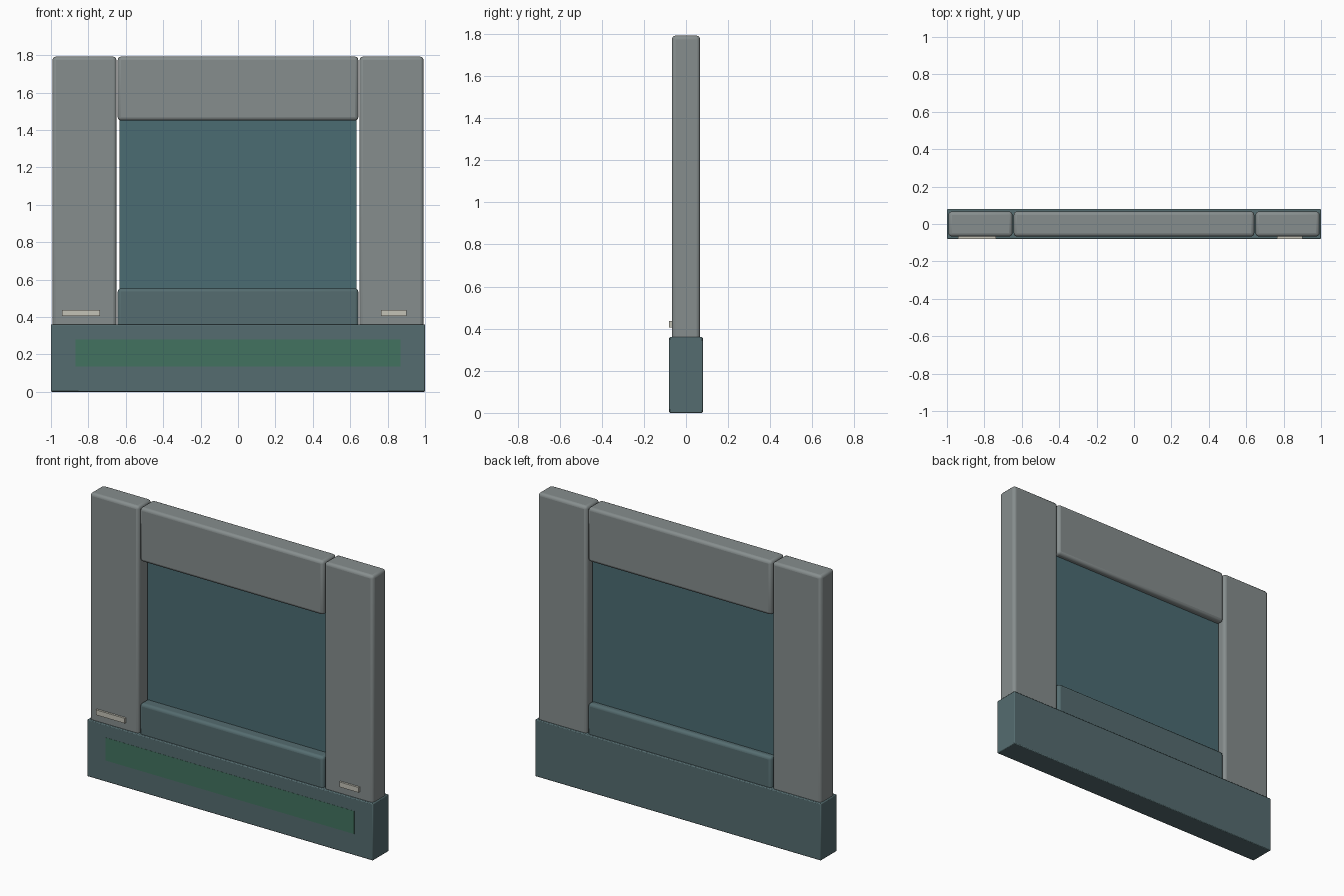
import bpy
import bmesh
from mathutils import Vector

if "Cube" in bpy.data.objects:
    bpy.data.objects.remove(bpy.data.objects["Cube"])


def material(name, rgb):
    m = bpy.data.materials.new(name)
    m.diffuse_color = (*rgb, 1)
    m.use_nodes = True
    m.node_tree.nodes["Principled BSDF"].inputs["Base Color"].default_value = m.diffuse_color
    return m


steel = material("frame_grey", (0.24, 0.27, 0.27))
slate = material("slate", (0.09, 0.15, 0.16))
glass = material("tinted_glass", (0.07, 0.15, 0.17))
green = material("green", (0.055, 0.17, 0.115))
cream = material("cream", (0.55, 0.54, 0.47))


def box(name, x, y, z, mat, bevel=0.0, segments=3):
    """Box from (min, max) ranges, with optional rounded edges."""
    bm = bmesh.new()
    bmesh.ops.create_cube(bm, size=1)
    for v in bm.verts:
        v.co = Vector([(a + b) / 2 + c * (b - a) for c, (a, b) in zip(v.co, (x, y, z))])
    mesh = bpy.data.meshes.new(name)
    bm.to_mesh(mesh)
    bm.free()
    mesh.materials.append(mat)
    ob = bpy.data.objects.new(name, mesh)
    bpy.context.collection.objects.link(ob)
    if bevel:
        mod = ob.modifiers.new("rounded_edges", 'BEVEL')
        mod.width = bevel
        mod.segments = segments
        bpy.ops.object.select_all(action='DESELECT')
        ob.select_set(True)
        bpy.context.view_layer.objects.active = ob
        bpy.ops.object.shade_smooth_by_angle()
    return ob


DEPTH = (-0.067, 0.067)

# Upright side posts
for side, x in (("left", (-0.992, -0.65)), ("right", (0.65, 0.992))):
    box(side + "_post", x, DEPTH, (0.01, 1.792), steel, 0.018)

# Cross rails between the posts
box("top_rail", (-0.643, 0.643), DEPTH, (1.45, 1.792), steel, 0.018)
box("bottom_rail", (-0.643, 0.643), DEPTH, (0.01, 0.553), slate, 0.018)

# Window pane
box("window_pane", (-0.633, 0.633), (0.0, 0.03), (0.54, 1.46), glass)

# Thick base plinth with a green front strip
box("base_plinth", (-1, 1), (-0.08, 0.08), (0, 0.36), slate, 0.005, 2)
box("green_strip", (-0.87, 0.87), (-0.081, -0.075), (0.135, 0.28), green)

# Small pale plates low on the posts
box("left_plate", (-0.94, -0.737), (-0.08, -0.065), (0.405, 0.437), cream)
box("right_plate", (0.765, 0.9), (-0.08, -0.065), (0.405, 0.437), cream)
